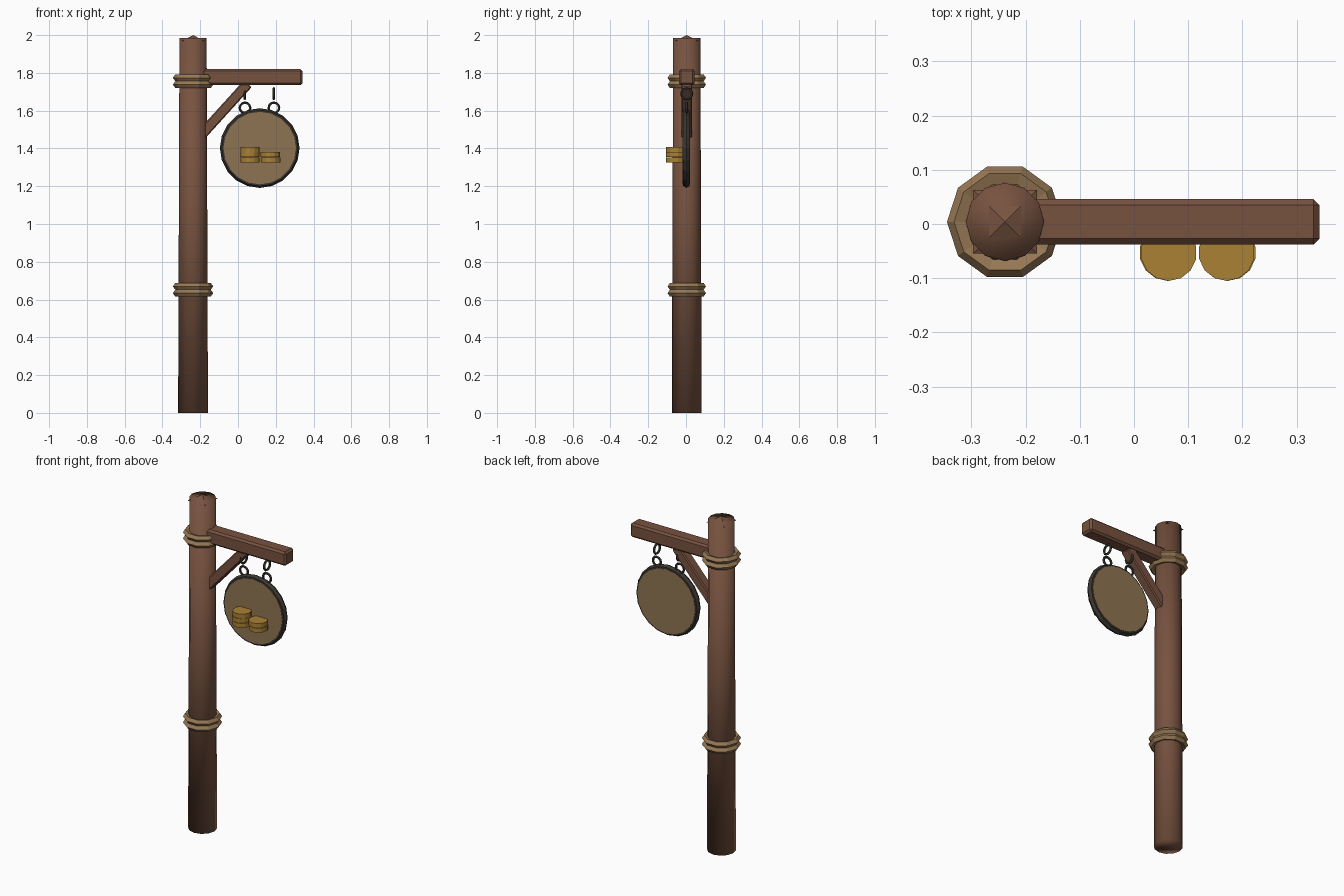
import bpy, math
from mathutils import Vector, Matrix

if "Cube" in bpy.data.objects:
    bpy.data.objects.remove(bpy.data.objects["Cube"])

Y0 = 0.004          # depth of the sign's centre plane
POST_X = -0.238


def material(name, rgb):
    m = bpy.data.materials.new(name)
    m.diffuse_color = (*rgb, 1)
    m.use_nodes = True
    m.node_tree.nodes["Principled BSDF"].inputs["Base Color"].default_value = m.diffuse_color
    return m


WOOD = material("brown_wood", (0.185, 0.085, 0.050))
ROPE = material("tan_rope", (0.31, 0.19, 0.090))
BOARD = material("pale_board", (0.275, 0.175, 0.085))
IRON = material("dark_iron", (0.042, 0.037, 0.031))
GOLD = material("gold", (0.40, 0.22, 0.035))


def finish(name, mat, smooth=False):
    ob = bpy.context.object
    ob.name = name
    ob.data.materials.append(mat)
    for p in ob.data.polygons:
        p.use_smooth = smooth
    return ob


def cone(name, mat, r1, r2, depth, loc, sides, rot=(0, 0, 0), smooth=False):
    bpy.ops.mesh.primitive_cone_add(vertices=sides, radius1=r1, radius2=r2, depth=depth,
                                    location=loc, rotation=rot)
    return finish(name, mat, smooth)


def torus(name, mat, major, minor, loc, sides, minor_sides, rot=(0, 0, 0)):
    bpy.ops.mesh.primitive_torus_add(major_radius=major, minor_radius=minor,
                                     major_segments=sides, minor_segments=minor_sides,
                                     location=loc, rotation=rot)
    return finish(name, mat)


def timber(name, start, end, width, height, bevel):
    """Bevelled square timber between two points in the xz plane."""
    a, b = Vector(start), Vector(end)
    d = b - a
    bpy.ops.mesh.primitive_cube_add(size=1)
    ob = finish(name, WOOD)
    ob.data.transform(Matrix.Diagonal((d.length, width, height, 1)))
    ob.location = (a + b) / 2
    ob.rotation_euler = (0, -math.atan2(d.z, d.x), 0)
    mod = ob.modifiers.new("chamfer", 'BEVEL')
    mod.width = bevel
    mod.segments = 1
    return ob


H = math.pi / 2

# Post, smooth all over, with a low pyramid whose corners poke out near the top
cone("post", WOOD, 0.079, 0.072, 1.985, (POST_X, Y0, 0.9925), 12, smooth=True)
cone("post_peak", WOOD, 0.083, 0, 0.03, (POST_X, Y0, 1.985), 4, rot=(0, 0, math.pi / 4))

# Rope bindings, two turns each
for label, zs in (("upper", (1.774, 1.738)), ("lower", (0.67, 0.634))):
    for i, z in enumerate(zs):
        torus(f"{label}_rope_{i + 1}", ROPE, 0.088, 0.019, (POST_X, Y0, z), 10, 5)

# Arm and diagonal brace
timber("arm", (-0.23, Y0, 1.778), (0.342, Y0, 1.778), 0.084, 0.084, 0.011)
timber("brace", (-0.20, Y0, 1.465), (0.052, Y0, 1.743), 0.058, 0.055, 0.006)

# Round board with iron rim
SX, SZ = 0.115, 1.402
cone("board", BOARD, 0.192, 0.192, 0.04, (SX, Y0 - 0.002, SZ), 20, rot=(H, 0, 0))
torus("board_rim", IRON, 0.191, 0.020, (SX, Y0 - 0.002, SZ), 20, 6, rot=(H, 0, 0))

# Hanging eyelets and links
for side, x in (("left", 0.037), ("right", 0.190)):
    torus(f"{side}_eyelet", IRON, 0.027, 0.007, (x, Y0, 1.615), 12, 5, rot=(H, 0, 0))
    torus(f"{side}_link", IRON, 0.028, 0.007, (x, Y0, 1.690), 12, 5, rot=(0, H, 0))

# Two stacks of coins set into the board
for side, x, count in (("left", 0.063, 3), ("right", 0.172, 2)):
    for i in range(count):
        cone(f"{side}_coin_{i + 1}", GOLD, 0.052, 0.052, 0.026,
             (x + 0.001 * (-1) ** i, -0.053, 1.339 + 0.028 * i), 14)
